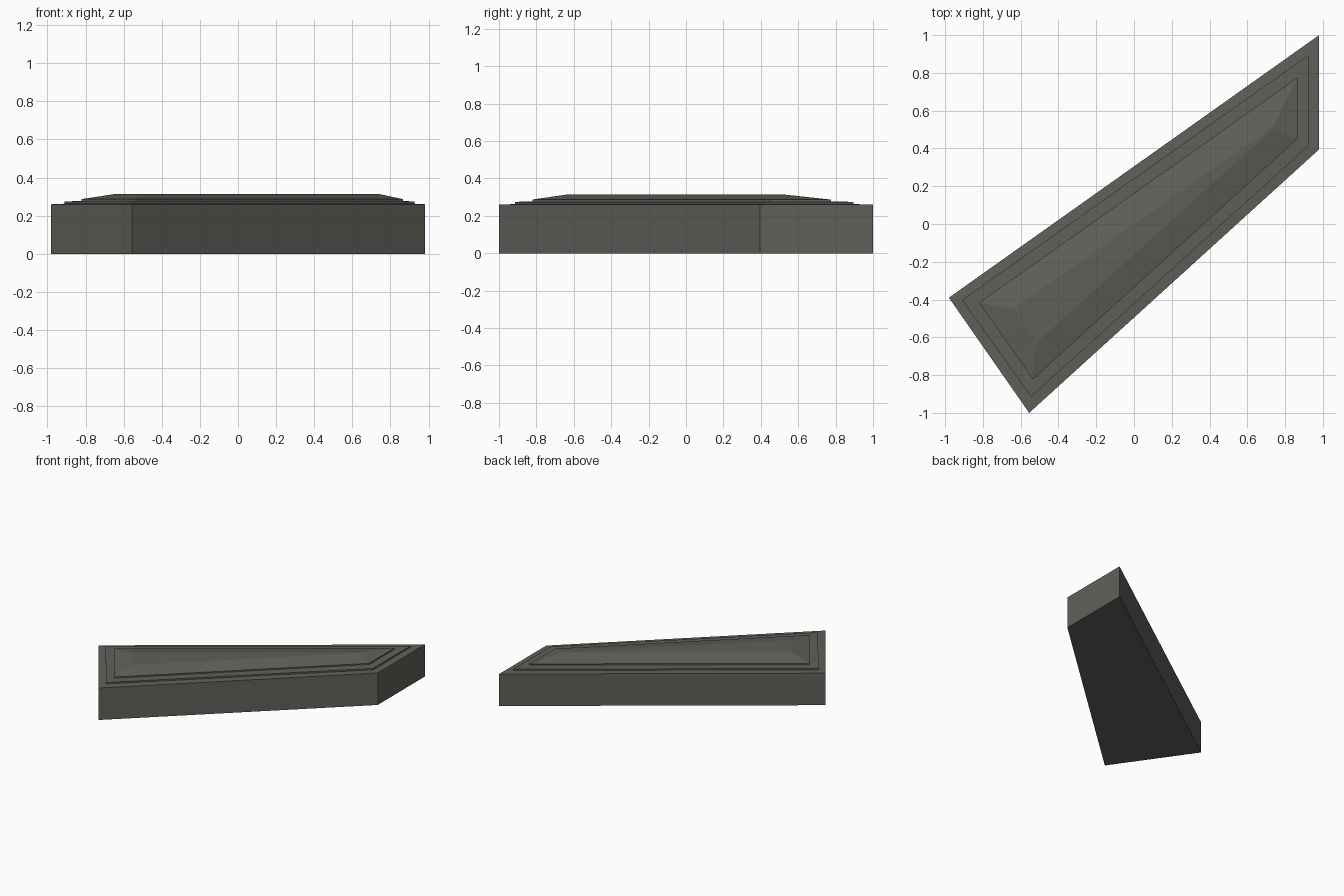
import bpy, bmesh

if "Cube" in bpy.data.objects:
    bpy.data.objects.remove(bpy.data.objects["Cube"])

stone = bpy.data.materials.new("dark grey stone")
stone.diffuse_color = (0.117, 0.117, 0.102, 1)
stone.use_nodes = True
stone.node_tree.nodes["Principled BSDF"].inputs["Base Color"].default_value = stone.diffuse_color

# Four-cornered outlines, counter-clockwise from the left corner
OUTER = [(-0.98, -0.39), (-0.555, -1.0), (0.98, 0.395), (0.98, 1.0)]
STEP = [(-0.91, -0.402), (-0.545, -0.915), (0.925, 0.415), (0.925, 0.895)]
PANEL = [(-0.82, -0.417), (-0.535, -0.822), (0.865, 0.45), (0.865, 0.775)]
CREST = [(-0.64, -0.45), (-0.518, -0.63), (0.733, 0.502), (0.735, 0.515)]


def loft(name, levels):
    """Closed solid through a stack of (outline, height) levels."""
    bm = bmesh.new()
    rings = [[bm.verts.new((x, y, z)) for x, y in outline]
             for outline, z in levels]
    for low, high in zip(rings, rings[1:]):
        for i in range(4):
            j = (i + 1) % 4
            bm.faces.new((low[i], low[j], high[j], high[i]))
    bm.faces.new(rings[0][::-1])
    bm.faces.new(rings[-1])
    bmesh.ops.recalc_face_normals(bm, faces=bm.faces)
    mesh = bpy.data.meshes.new(name)
    bm.to_mesh(mesh)
    bm.free()
    mesh.materials.append(stone)
    obj = bpy.data.objects.new(name, mesh)
    bpy.context.collection.objects.link(obj)
    return obj


# Slab, two raised steps and the sloped lid panel in one continuous body
loft("stepped_slab", [(OUTER, 0), (OUTER, 0.26),
                      (STEP, 0.263), (STEP, 0.275),
                      (PANEL, 0.277), (PANEL, 0.287),
                      (CREST, 0.315)])
